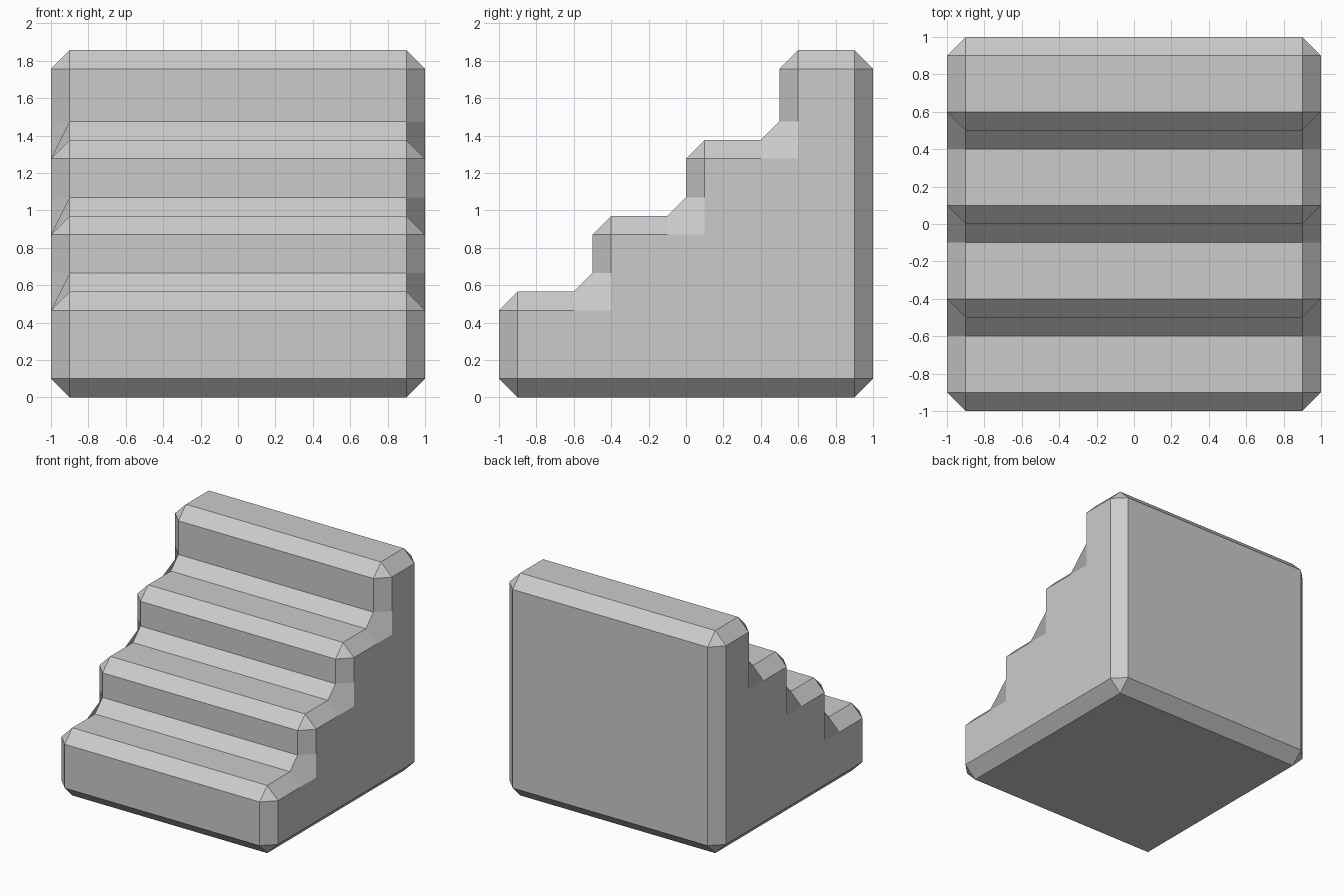
import bpy
import bmesh

if "Cube" in bpy.data.objects:
    bpy.data.objects.remove(bpy.data.objects["Cube"])

# Step heights, front to back; each tread is 0.5 deep
heights = [0.565, 0.97, 1.376, 1.857]
depth = 0.5

# Side profile (y, z) of the staircase, without duplicate or collinear points
profile = [(1.0, 0.0), (-1.0, 0.0)]
for i, h in enumerate(heights):
    y = -1.0 + i * depth
    profile += [(y, h), (y + depth, h)]

# Extrude the profile across the width
bm = bmesh.new()
side = bm.faces.new([bm.verts.new((-1.0, y, z)) for y, z in profile])
result = bmesh.ops.extrude_face_region(bm, geom=[side], use_keep_orig=True)
moved = [v for v in result["geom"] if isinstance(v, bmesh.types.BMVert)]
bmesh.ops.translate(bm, verts=moved, vec=(2.0, 0.0, 0.0))
bmesh.ops.recalc_face_normals(bm, faces=bm.faces)

mesh = bpy.data.meshes.new("stairs")
bm.to_mesh(mesh)
bm.free()
stairs = bpy.data.objects.new("stairs", mesh)
bpy.context.collection.objects.link(stairs)

# Single-segment chamfer on every edge, with patched inner corners
bevel = stairs.modifiers.new("chamfer", "BEVEL")
bevel.width = 0.1
bevel.segments = 1
bevel.offset_type = "OFFSET"
bevel.limit_method = "NONE"
bevel.miter_outer = "MITER_PATCH"
bevel.use_clamp_overlap = False
